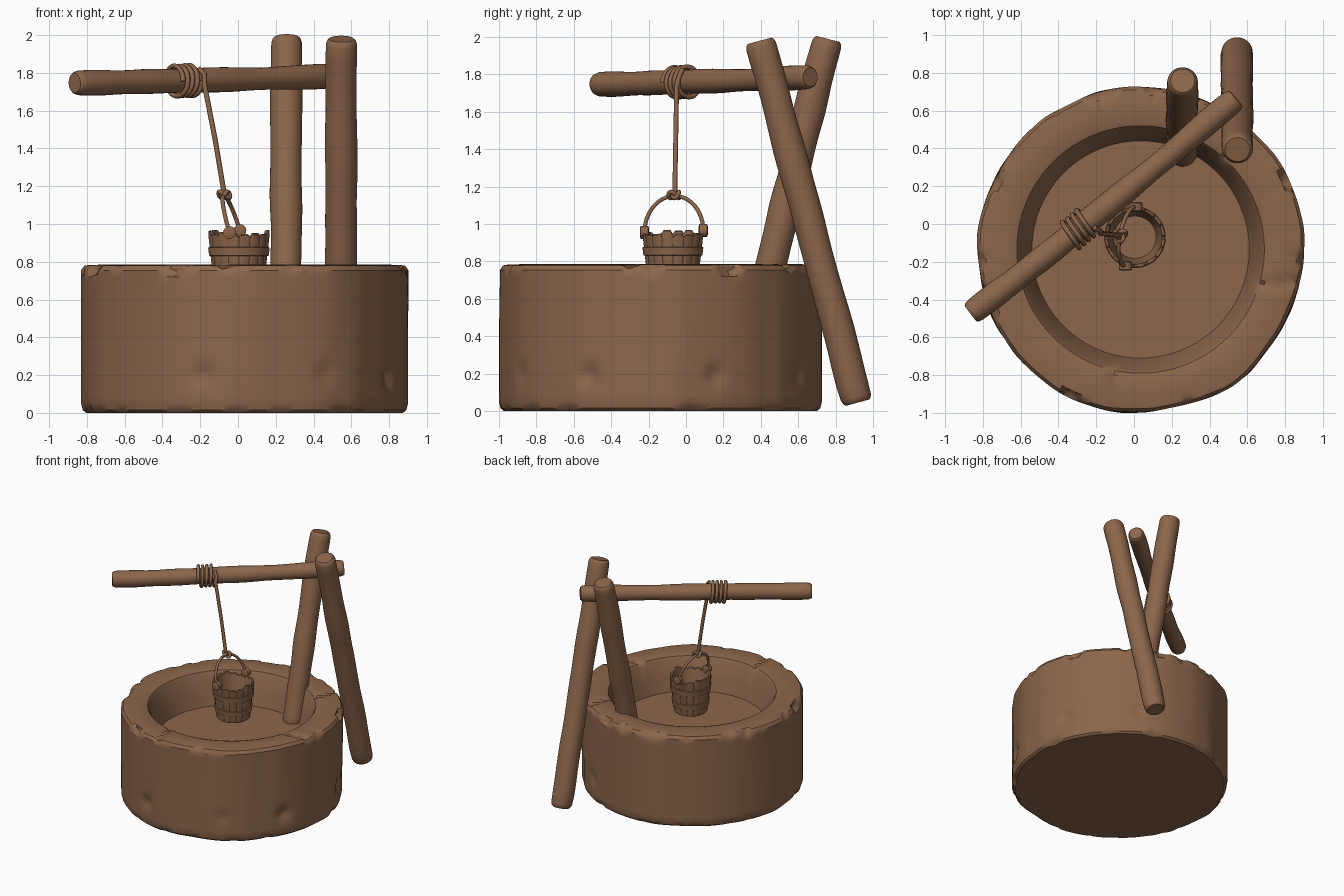
import bpy, bmesh, math, random
from mathutils import Vector, noise

if "Cube" in bpy.data.objects:
    bpy.data.objects.remove(bpy.data.objects["Cube"])

random.seed(4)
TAU = 2 * math.pi
mat = bpy.data.materials.new("weathered brown")
mat.diffuse_color = (0.262, 0.133, 0.070, 1)
mat.use_nodes = True
mat.node_tree.nodes["Principled BSDF"].inputs["Base Color"].default_value = mat.diffuse_color


def skin(name, rings, caps=True, loop=False, angle=40):
    """Join a list of vertex rings into one surface."""
    bm = bmesh.new()
    vs = [[bm.verts.new(p) for p in r] for r in rings]
    n, m = len(rings[0]), len(rings)
    for j in range(m if loop else m - 1):
        a, b = vs[j], vs[(j + 1) % m]
        for i in range(n):
            k = (i + 1) % n
            bm.faces.new((a[i], a[k], b[k], b[i]))
    if caps and not loop:
        bm.faces.new(vs[0][::-1])
        bm.faces.new(vs[-1])
    bmesh.ops.recalc_face_normals(bm, faces=bm.faces)
    me = bpy.data.meshes.new(name)
    bm.to_mesh(me)
    bm.free()
    me.materials.append(mat)
    ob = bpy.data.objects.new(name, me)
    bpy.context.collection.objects.link(ob)
    bpy.ops.object.select_all(action='DESELECT')
    ob.select_set(True)
    bpy.context.view_layer.objects.active = ob
    bpy.ops.object.shade_smooth_by_angle(angle=math.radians(angle))
    return ob


def sweep(name, pts, rad, n=10, loop=False, rough=0.0):
    """Round tube along points; rad is a number or one radius per point."""
    pts = [Vector(p) for p in pts]
    m = len(pts)
    side, rings = None, []
    for j, p in enumerate(pts):
        a = pts[j - 1] if (j or loop) else p
        b = pts[(j + 1) % m] if (j < m - 1 or loop) else p
        t = (b - a).normalized()
        side = t.orthogonal() if side is None else side - t * side.dot(t)
        side.normalize()
        up = t.cross(side)
        r = rad[j] if isinstance(rad, list) else rad
        ring = []
        for i in range(n):
            d = side * math.cos(TAU * i / n) + up * math.sin(TAU * i / n)
            q = p + d * r
            ring.append(q + d * rough * noise.noise(q * 4))
        rings.append(ring)
    return skin(name, rings, loop=loop)


def log(name, a, b, r0, r1, mid=None):
    """Rough timber with softened ends."""
    a, b = Vector(a), Vector(b)
    c = Vector(mid) if mid else (a + b) / 2
    L = (b - a).length
    ts = [0, 0.010 / L, 0.03 / L] + [k / 20 for k in range(1, 20)] + [1 - 0.03 / L, 1 - 0.010 / L, 1]
    soft = {0: 0.78, 1: 0.9, 2: 0.98}
    pts, rad = [], []
    for j, t in enumerate(ts):
        k = min(j, len(ts) - 1 - j)
        pts.append(a.lerp(b, t) + (c - (a + b) / 2) * 4 * t * (1 - t))
        rad.append((r0 + (r1 - r0) * t) * soft.get(k, 1))
    return sweep(name, pts, rad, 28, rough=0.008)


# --- stone well: wobbly turned ring with a sunken floor
CX, CY, N = 0.035, -0.135, 180
DENTS = [(-105, 0.20, 0.03), (-27, 0.19, 0.035), (-80, 0.20, 0.0), (20, 0.19, 0.03), (-60, 0.21, 0.015), (60, 0.2, 0.02)]
GROOVES = [-14, -100, 50]
profile = [(0.835, 0.0, 0), (0.853, 0.015, 0), (0.862, 0.05, 1)]
profile += [(0.862, 0.05 + 0.035 * k, 1) for k in range(1, 19)]
profile += [(0.862, 0.72, 1), (0.862, 0.755, 2), (0.845, 0.779, 2), (0.82, 0.783, 3), (0.75, 0.785, 3),
            (0.68, 0.783, 3), (0.655, 0.775, 3), (0.640, 0.75, 0), (0.60, 0.60, 0), (0.575, 0.51, 0)]
rings = []
for r, z, kind in profile:
    ring = []
    for i in range(N):
        a = TAU * i / N
        c, s = math.cos(a), math.sin(a)
        rr, zz = r, z
        if r > 0.81:
            rr += 0.016 * noise.noise(Vector((c * 2, s * 2, z * 0.5))) + 0.006 * noise.noise(Vector((c * 6, s * 6, z)))
        # chipped edges
        chip = max(0, noise.noise(Vector((c * 8, s * 8, 5))) - 0.1)
        low = max(0, noise.noise(Vector((c * 8, s * 8, 9))) - 0.1)
        if kind == 2:
            rr -= 0.06 * chip
            zz -= 0.05 * chip
        if z < 0.02:
            rr -= 0.04 * low
        # pits in the wall
        if kind == 1:
            for deg, dz, depth in DENTS:
                da = (a - math.radians(deg) + math.pi) % TAU - math.pi
                rr -= depth * math.exp(-((da * 0.86) ** 2 + (z - dz) ** 2) / 0.0022)
        # joints across the rim
        if kind >= 2:
            for deg in GROOVES:
                da = (a - math.radians(deg + 30 * (r - 0.75)) + math.pi) % TAU - math.pi
                zz -= 0.025 * math.exp(-(da / 0.025) ** 2)
        ring.append((CX + rr * c, CY + rr * s, zz))
    rings.append(ring)
skin("stone_well", rings, angle=35)

# --- crossed posts and winding beam
log("inner_post", (0.255, 0.375, 0.47), (0.255, 0.757, 1.99), 0.084, 0.082)
log("outer_post", (0.545, 0.918, 0.045), (0.545, 0.395, 1.98), 0.085, 0.083)
log("beam", (-0.865, -0.475, 1.745), (0.54, 0.665, 1.785), 0.066, 0.063, mid=(-0.155, 0.085, 1.762))

# --- rope coils on the beam
axis = Vector((1.405, 1.14, 0.04)).normalized()
u = axis.cross(Vector((0, 0, 1))).normalized()
w = u.cross(axis)
mid = Vector((-0.29, -0.022, 1.758))
coil = []
for k in range(4 * 24 + 1):
    t = k / 24
    ang = t * TAU
    r = 0.080 + 0.008 * noise.noise(Vector((t, 3, 0)))
    coil.append(mid + axis * (t - 2) * 0.033 + (u * math.cos(ang) + w * math.sin(ang)) * r)
sweep("rope_coil", coil, 0.013)

# --- hanging rope and knot
knot = Vector((-0.072, -0.06, 1.155))
start, over = mid + axis * 0.066 + u * 0.05 + w * 0.065, Vector((-0.178, -0.05, 1.74))
sweep("rope", [start, start.lerp(over, 0.5) + Vector((0.015, 0, 0.01)), over,
               over.lerp(knot, 0.5) + Vector((0.004, 0, 0)), knot], 0.0135)
sweep("rope_knot", [knot + 0.011 * Vector((math.sin(t) + 2 * math.sin(2 * t),
      math.cos(t) - 2 * math.cos(2 * t), -1.5 * math.sin(3 * t)))
      for t in (TAU * k / 60 for k in range(60))], 0.012, loop=True)

# --- bucket of sixteen uneven staves
BX, BY, BZ = 0.005, -0.07, 0.645
tops = [random.uniform(-0.018, 0.012) for _ in range(16)]


def bucket_ring(r, z, outer=False, rim=False):
    ring = []
    for i in range(80):
        a = TAU * i / 80
        joint = i % 5 == 0
        rr = r - (0.005 if joint and outer else 0)
        zz = z + (tops[i // 5] - (0.016 if joint else 0) if rim else 0)
        ring.append((BX + rr * math.cos(a), BY + rr * math.sin(a), BZ + zz))
    return ring


skin("bucket", [bucket_ring(0.122, 0), bucket_ring(0.130, 0.006, True), bucket_ring(0.162, 0.29, True),
                bucket_ring(0.163, 0.308, True, True), bucket_ring(0.157, 0.314, False, True),
                bucket_ring(0.144, 0.310, False, True), bucket_ring(0.140, 0.28),
                bucket_ring(0.112, 0.035)], angle=35)
for name, z in (("upper_hoop", 0.185), ("lower_hoop", 0.06)):
    r = 0.130 + z * 0.113
    skin(name, [bucket_ring(r - 0.004, z), bucket_ring(r + 0.007, z + 0.003), bucket_ring(r + 0.012, z + 0.045),
                bucket_ring(r + 0.001, z + 0.048)], loop=True)

# --- bucket handle and its round ears
ends = [Vector((-0.045, -0.222, 0.955)), Vector((0.01, 0.092, 0.965))]
arch = []
for k in range(25):
    t = math.pi * k / 24
    p = ends[0].lerp(ends[1], 0.5 - 0.5 * math.cos(t))
    s = math.sin(t)
    arch.append(p + Vector((-0.058 * s, 0, 0.19 * s)))
sweep("bucket_handle", arch, 0.011)
for name, e in zip(("front_ear", "back_ear"), ends):
    d = Vector((0, 1, 0))
    sweep(name, [e - d * 0.025, e - d * 0.02, e + d * 0.02, e + d * 0.025], [0.022, 0.034, 0.034, 0.022], 18)
